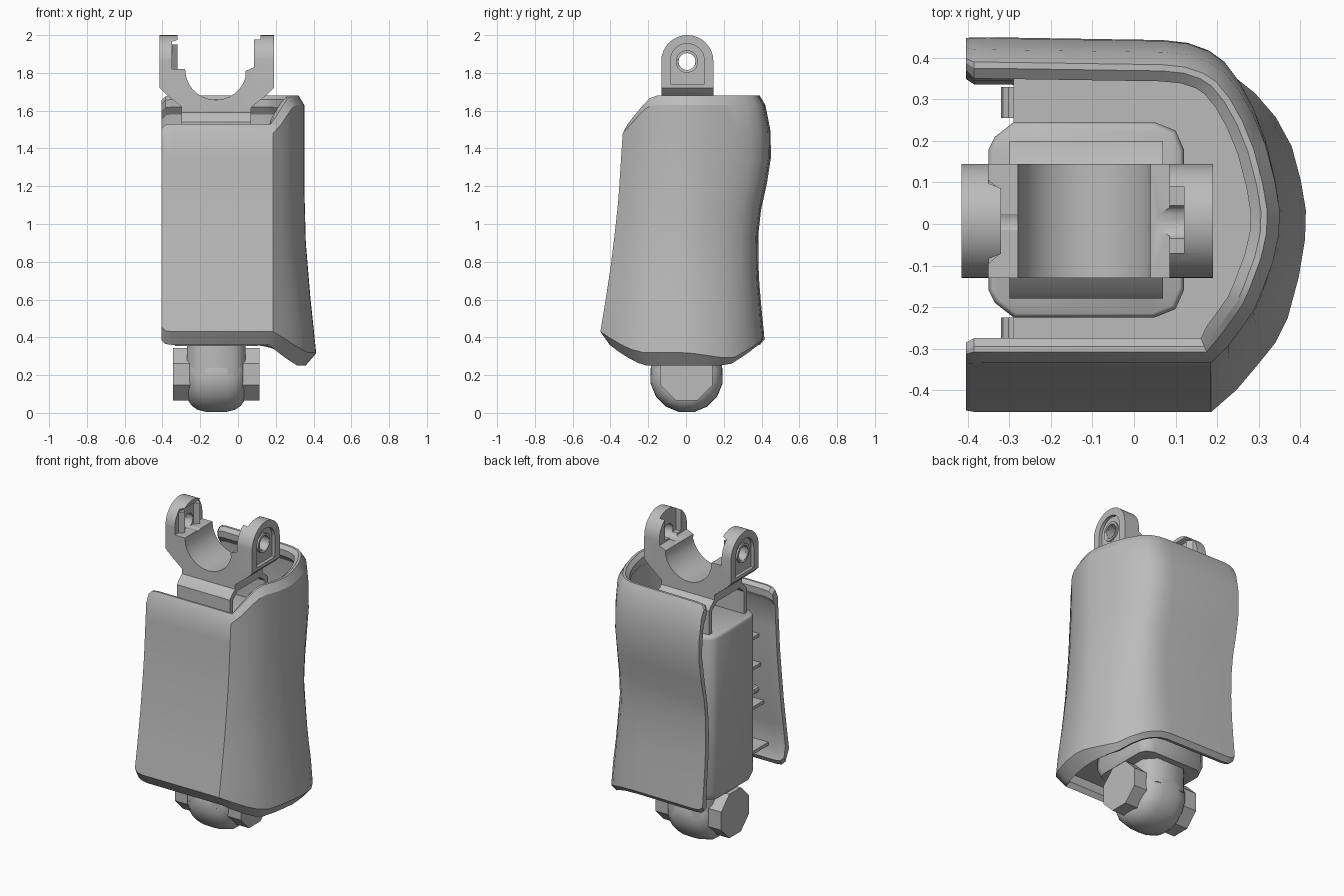
import bpy, bmesh, math
from mathutils import Vector

cube = bpy.data.objects.get("Cube")
if cube:
    bpy.data.objects.remove(cube, do_unlink=True)

grey = bpy.data.materials.new("mid grey")
grey.use_nodes = True
grey.diffuse_color = (0.5, 0.5, 0.5, 1)
grey.node_tree.nodes["Principled BSDF"].inputs["Base Color"].default_value = (0.5, 0.5, 0.5, 1)


def smooth(ob, angle):
    bpy.ops.object.select_all(action='DESELECT')
    ob.select_set(True)
    bpy.context.view_layer.objects.active = ob
    bpy.ops.object.shade_smooth_by_angle(angle=math.radians(angle))


def loft(name, loops, angle=30):
    """Skin closed loops of equal length and cap both ends."""
    bm = bmesh.new()
    rings = [[bm.verts.new(p) for p in loop] for loop in loops]
    n = len(rings[0])
    for a, b in zip(rings, rings[1:]):
        for i in range(n):
            j = (i + 1) % n
            bm.faces.new((a[i], a[j], b[j], b[i]))
    for ring in (rings[0], rings[-1]):
        bm.faces.new(ring)
    bmesh.ops.recalc_face_normals(bm, faces=bm.faces)
    mesh = bpy.data.meshes.new(name)
    bm.to_mesh(mesh)
    bm.free()
    mesh.materials.append(grey)
    ob = bpy.data.objects.new(name, mesh)
    bpy.context.collection.objects.link(ob)
    smooth(ob, angle)
    return ob


def prism(name, pts, axis, lo, hi, angle=30):
    """Extrude a flat outline along x, y or z."""
    def place(p, d):
        q = list(p)
        q.insert("xyz".index(axis), d)
        return q
    return loft(name, [[place(p, d) for p in pts] for d in (lo, hi)], angle)


def disc(cu, cv, r, n, start=0.0, sweep=2 * math.pi, closed=True):
    steps = n if closed else n - 1
    return [(cu + r * math.cos(start + sweep * i / steps),
             cv + r * math.sin(start + sweep * i / steps)) for i in range(n)]


def lathe_x(name, profile, cy, cz, sides, angle=40):
    """Turn an (x, radius) profile around a line along x."""
    return loft(name, [[(x, *p) for p in disc(cy, cz, r, sides, math.pi / sides)]
                       for x, r in profile], angle)


def cut(ob, tool, operation):
    tool.hide_render = True
    mod = ob.modifiers.new("cut", 'BOOLEAN')
    mod.object, mod.operation, mod.solver = tool, operation, 'EXACT'
    bpy.context.view_layer.objects.active = ob
    bpy.ops.object.modifier_apply(modifier=mod.name)
    bpy.data.objects.remove(tool, do_unlink=True)


def lerp(table, z):
    if z <= table[0][0]:
        return table[0][1]
    for (a, u), (b, v) in zip(table, table[1:]):
        if z <= b:
            t = (z - a) / (b - a)
            return u + (v - u) * t
    return table[-1][1]


# Shell: how far it reaches to the front, back and closed side at each height
FRONT = [(.42, .455), (.6, .425), (.8, .395), (1.1, .36), (1.48, .335), (1.68, .33)]
BACK = [(.4, .415), (.65, .39), (.9, .378), (1.1, .40), (1.25, .437), (1.38, .453), (1.5, .447), (1.63, .42)]
SIDE = [(.32, .415), (.6, .385), (.9, .36), (1.2, .352), (1.63, .352)]
# The bottom bevel gets finer towards the back
BEVEL = [(0, 1), (.6, .5), (1, .4)]
# Stations along the U: x, share of depth, bottom, top
PATH = [(-.405, 1, .385, 1.655), (-.385, 1, .365, 1.675), (-.35, 1, .36, 1.68), (.07, .985, .36, 1.68),
        (.13, .97, .355, 1.68), (.18, .93, .345, 1.68), (.22, .87, .325, 1.68),
        (.26, .76, .295, 1.68), (.295, .62, .26, 1.68), (.325, .45, .25, 1.68),
        (.347, .25, .25, 1.68), (.359, .08, .25, 1.68), (.357, -.08, .25, 1.68),
        (.342, -.28, .25, 1.68), (.315, -.5, .25, 1.68), (.295, -.63, .265, 1.665),
        (.265, -.75, .29, 1.625), (.23, -.88, .325, 1.575), (.185, -1, .36, 1.53),
        (-.35, -1, .36, 1.53), (-.385, -1, .365, 1.525), (-.405, -1, .385, 1.505)]
LAST = len(PATH) - 1


def plan(i, z):
    x, s = PATH[i][:2]
    x += (lerp(SIDE, z) - .36) * max(0, min(1, (x - .185) / .13))
    return Vector((x, s * lerp(BACK if s > 0 else FRONT, z)))


def inset(i, z, d):
    p = plan(i, z)
    before = p - plan(i - 1, z) if i else plan(1, z) - p
    after = plan(i + 1, z) - p if i < LAST else before
    n1, n2 = [Vector((t.y, -t.x)).normalized() for t in (before, after)]
    n = (n1 + n2).normalized()
    return p + n * d / max(.5, n.dot(n1))


sections = []
for i, (x, s, zb, zt) in enumerate(PATH):
    k = .7 if i in (0, LAST) else .85 if s < -.9 else 1
    c = lerp(BEVEL, s)
    lo, hi = zb + .07 * c, zt - .05
    loop = [(.06 * c, zb)] + [(0, lo + (hi - lo) * t / 9) for t in range(10)]
    loop += [(.03, zt), (.045, zt), (.07, zt - .02), (.07, zt - .06), (.045, zt - .1)]
    loop += [(.045, zt - .1 - (zt - zb - .2) * t / 6) for t in range(1, 7)]
    loop += [(.045 + .035 * c, zb + .03 * c)]
    sections.append([(*inset(i, z, d * k), z) for d, z in loop])
loft("shell", sections, 28)

# Shelves that tie the shell to the inner case
for z in (.47, .75, 1.0, 1.19):
    pts = [inset(i, z, .04) for i in range(2, LAST - 1)]
    for p in (pts[0], pts[-1]):
        p.x = -.29
    prism("shelf", [tuple(p) for p in pts], "z", z - .01, z + .01)

# Small screw posts on both sides of the case
for name, a, b in (("front_post", -.275, -.225), ("back_post", .255, .33)):
    prism(name, disc(-.295, .87, .025, 10), "y", a, b)

# Inner case with chamfered corners
CASE = [(-.35, -.16), (-.335, -.19), (-.29, -.225), (.05, -.225), (.1, -.205), (.12, -.16),
        (.12, .18), (.1, .225), (.05, .245), (-.29, .245), (-.335, .21), (-.35, .18)]


def case_loop(z, f):
    return [(-.115 + (x + .115) * f, .01 + (y - .01) * f, z) for x, y in CASE]


loft("inner_case", [case_loop(z, f) for z, f in
                    ((.355, .93), (.40, 1), (1.37, 1), (1.385, .985), (1.39, .96))], 50)

# Neck under the fork: flared walls front and back, open to the sides
prism("neck", [(-.18, 1.36), (-.18, 1.54), (-.165, 1.56), (-.13, 1.59), (-.13, 1.62), (.145, 1.62),
               (.145, 1.59), (.185, 1.56), (.2, 1.54), (.2, 1.36),
               (.17, 1.36), (.17, 1.53), (.12, 1.57), (-.105, 1.57), (-.15, 1.53), (-.15, 1.36)],
      "x", -.3, .07)

# Fork: front outline, trimmed to rounded arms and drilled
u_curve = disc(-.117, 1.82, .163, 13, math.pi * 1.08, math.pi * .84, False)
outline = [(-.275, 1.575), (-.275, 1.6), (-.305, 1.625),
           (-.385, 1.69), (-.415, 1.72), (-.415, 2.0),
           (-.32, 2.0), (-.32, 1.975), (-.35, 1.965), (-.35, 1.82), (-.28, 1.82)]
outline += u_curve + [(.04, 1.81), (.085, 1.83), (.085, 1.98), (.12, 1.985), (.12, 2.0),
                      (.19, 2.0), (.19, 1.72), (.16, 1.69), (.08, 1.625), (.05, 1.6), (.05, 1.575)]
fork = prism("fork", outline, "y", -.13, .145)


def arch(r, top, bottom):
    return disc(.007, top - r, r, 17, 0, math.pi, False) + [(.007 - r, bottom), (.007 + r, bottom)]


cut(fork, prism("trim", arch(.138, 2.0, 1.4), "x", -.6, .6), 'INTERSECT')
for a, b in ((.17, .3), (-.5, -.395)):
    cut(fork, prism("recess", arch(.09, 1.955, 1.74), "x", a, b), 'DIFFERENCE')
# Inner slot of the left arm, then the pin hole
cut(fork, prism("slot", [(-.07, 1.84), (.09, 1.84), (.09, 2.1), (-.07, 2.1)], "x", .04, .12), 'DIFFERENCE')
cut(fork, prism("pin_hole", disc(.005, 1.86, .045, 16), "x", -.6, .6), 'DIFFERENCE')
smooth(fork, 30)

# Collars round the pin holes and grip teeth inside the fork
for a, b in ((.165, .18), (-.405, -.39)):
    ring = lathe_x("pin_collar", [(a, .06), (b, .06)], .005, 1.86, 16)
    cut(ring, prism("bore", disc(.005, 1.86, .045, 16), "x", -.6, .6), 'DIFFERENCE')
for y in (-.07, .08):
    prism("grip_tooth", [(-.355, y - .03), (-.32, y), (-.355, y + .03)], "z", 1.81, 1.95)

# Lower joint: rounded knuckle, stem and side bosses
knuckle = [(-.27, .10), (-.265, .13), (-.245, .16), (-.215, .182), (-.17, .193), (-.115, .195),
           (-.06, .193), (-.015, .182), (.015, .16), (.035, .13), (.04, .10)]
lathe_x("knuckle", knuckle, .003, .195, 16, 45)
prism("stem", [(-.27, -.12), (-.21, -.185), (-.02, -.185), (.04, -.12),
               (.04, .125), (-.02, .19), (-.21, .19), (-.27, .125)], "z", .2, .4, 50)
for name, a, b in (("right_boss", -.345, -.2), ("left_boss", -.03, .115)):
    lathe_x(name, [(a, .15), (b, .15)], .003, .205, 8)
